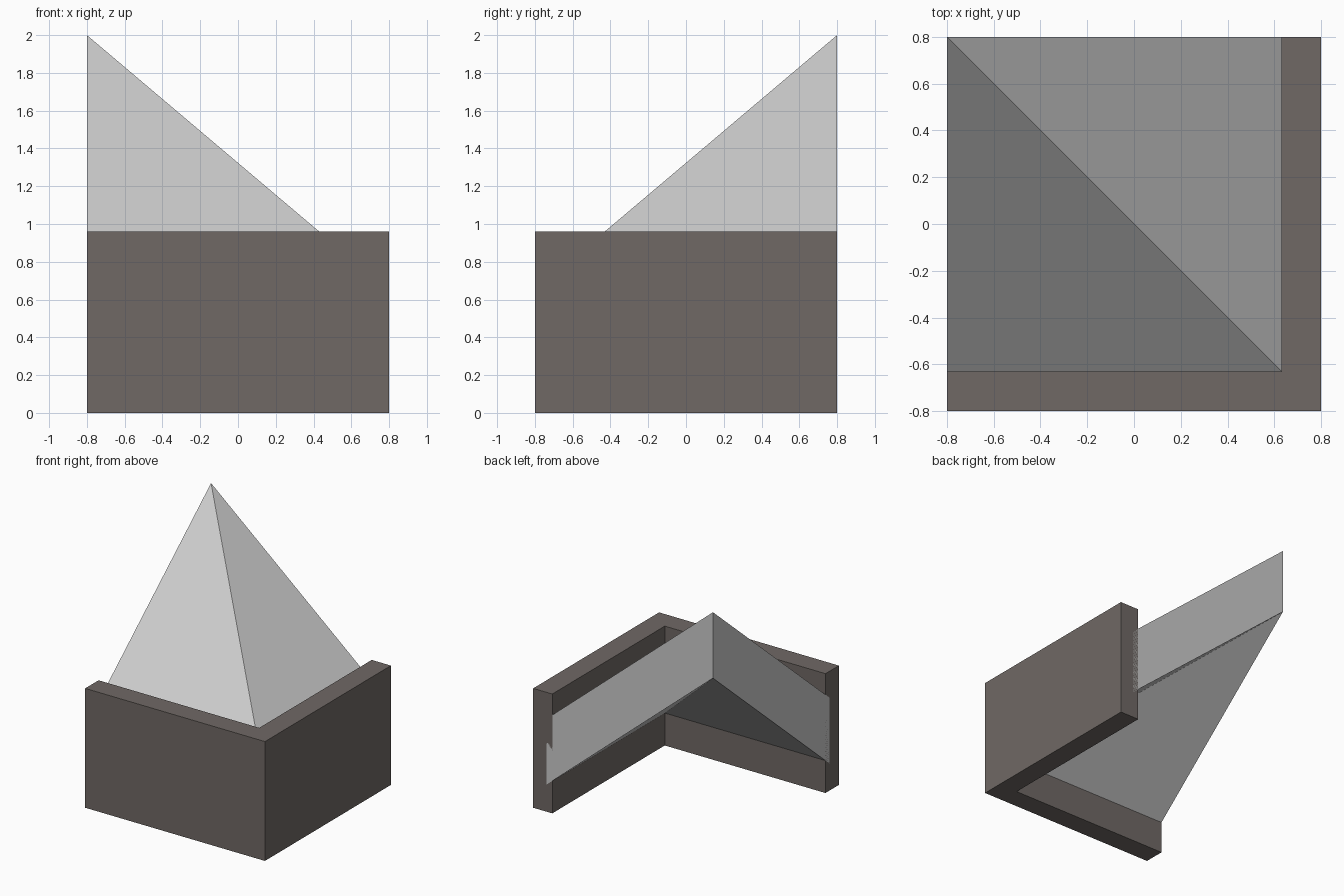
import bpy, bmesh

if "Cube" in bpy.data.objects:
    bpy.data.objects.remove(bpy.data.objects["Cube"])

HALF = 0.8            # half footprint
INNER = 0.63          # inner wall face
EAVE = 0.683          # roof edge, tucked into the wall
WALL_H = 0.96
APEX = 2.0
SLOPE = 0.8455
ROOF_T = 0.53         # vertical roof thickness


def slab(name, verts, faces, depth):
    """Extrude an open upper surface straight down into a closed solid."""
    bm = bmesh.new()
    vs = [bm.verts.new(v) for v in verts]
    top = [bm.faces.new([vs[i] for i in f]) for f in faces]
    geom = bmesh.ops.extrude_face_region(bm, geom=top, use_keep_orig=True)["geom"]
    low = [g for g in geom if isinstance(g, bmesh.types.BMVert)]
    bmesh.ops.translate(bm, verts=low, vec=(0, 0, -depth))
    bmesh.ops.recalc_face_normals(bm, faces=bm.faces[:])
    mesh = bpy.data.meshes.new(name)
    bm.to_mesh(mesh)
    bm.free()
    obj = bpy.data.objects.new(name, mesh)
    bpy.context.collection.objects.link(obj)
    return obj


# L-shaped corner wall along the front and right
outline = [(-HALF, -HALF), (HALF, -HALF), (HALF, HALF),
           (INNER, HALF), (INNER, -INNER), (-HALF, -INNER)]
wall = slab("corner_wall", [(x, y, WALL_H) for x, y in outline],
            [(0, 1, 4, 5), (1, 2, 3, 4)], WALL_H)
stone = bpy.data.materials.new("dark_stone")
stone.diffuse_color = (0.16, 0.14, 0.13, 1)
stone.use_nodes = True
stone.node_tree.nodes["Principled BSDF"].inputs["Base Color"].default_value = stone.diffuse_color
wall.data.materials.append(stone)

# Hipped roof corner: two triangular slopes meeting on the diagonal
eave_z = APEX - SLOPE * (HALF + EAVE)
slab("corner_roof",
     [(-HALF, HALF, APEX), (-HALF, -EAVE, eave_z),
      (EAVE, -EAVE, eave_z), (EAVE, HALF, eave_z)],
     [(0, 1, 2), (0, 2, 3)], ROOF_T)
